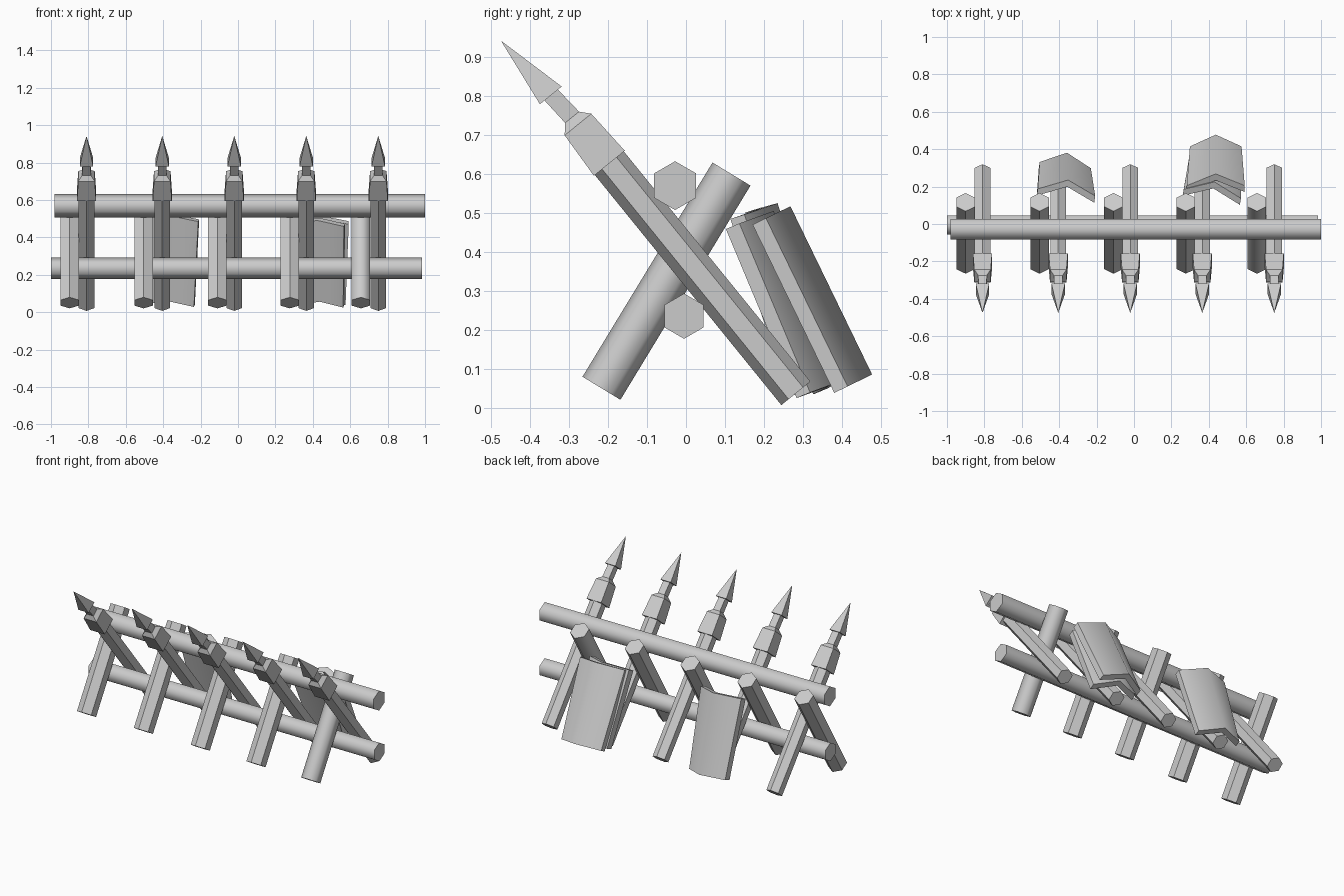
import bpy, bmesh
from math import sin, cos, pi, radians
from mathutils import Vector, Matrix

cube = bpy.data.objects.get("Cube")
if cube:
    bpy.data.objects.remove(cube)

grey = bpy.data.materials.new("plain_grey")
grey.use_nodes = True
colour = (0.6, 0.6, 0.6, 1)
grey.diffuse_color = colour
grey.node_tree.nodes["Principled BSDF"].inputs["Base Color"].default_value = colour


def loft(name, rings, smooth=False):
    """Skin a list of matching rings, cap both ends."""
    bm = bmesh.new()
    loops = [[bm.verts.new(p) for p in ring] for ring in rings]
    n = len(loops[0])
    for a, b in zip(loops, loops[1:]):
        for i in range(n):
            j = (i + 1) % n
            bm.faces.new((a[i], a[j], b[j], b[i]))
    bm.faces.new(loops[0][::-1])
    bm.faces.new(loops[-1])
    bmesh.ops.remove_doubles(bm, verts=bm.verts[:], dist=0.0001)
    bmesh.ops.recalc_face_normals(bm, faces=bm.faces[:])
    for f in bm.faces:
        f.smooth = smooth
    for e in bm.edges:
        e.smooth = e.calc_face_angle(pi) < radians(61)
    mesh = bpy.data.meshes.new(name)
    bm.to_mesh(mesh)
    bm.free()
    mesh.materials.append(grey)
    obj = bpy.data.objects.new(name, mesh)
    bpy.context.collection.objects.link(obj)
    return obj


def hexagon(r):
    return [(r * sin(i * pi / 3), r * cos(i * pi / 3)) for i in range(6)]


def square(s, shift=0):
    return [(-s, shift - s), (s, shift - s), (s, shift + s), (-s, shift + s)]


def place(section, t, origin, along, across):
    """Section lies in the x / across plane, t runs along the part."""
    return [origin + Vector((u, 0, 0)) + across * v + along * t for u, v in section]


def lean(y, z):
    along = Vector((0, y, z)).normalized()
    return along, Vector((0, along.z, -along.y))


# Horizontal rails
for name, x0, x1, y, z, r in (("upper_rail", -0.98, 1.0, -0.028, 0.57, 0.0625),
                              ("lower_rail", -1.0, 0.985, -0.005, 0.235, 0.058)):
    loft(name, [[Vector((x, y + u, z + v)) for u, v in hexagon(r)] for x in (x0, x1)], True)

# Supporting stakes leaning back, the last one rounded
along, across = lean(0.334, 0.55)
for i, x in enumerate((-0.9, -0.505, -0.11, 0.277, 0.657)):
    foot = Vector((x, -0.217, 0.05))
    loft(f"support_stake_{i + 1}",
         [place(hexagon(0.057), t, foot, along, across) for t in (0, 0.643)], i == 4)

# Spears leaning forward: shaft, collar with neck, pointed tip
along, across = lean(-0.63, 0.777)
for i, x in enumerate((-0.81, -0.405, -0.02, 0.365, 0.75)):
    foot = Vector((x, 0.282, 0.037))
    parts = {
        "spear_shaft": [(hexagon(0.048), 0), (hexagon(0.048), 0.77)],
        "spear_collar": [(square(0.051), 0.76), (square(0.044), 0.888),
                         (square(0.023), 0.912), (square(0.022, -0.006), 0.995)],
        "spear_tip": [(square(0.036, -0.007), 0.99), (square(0, -0.018), 1.18)],
    }
    for name, sections in parts.items():
        loft(f"{name}_{i + 1}", [place(s, t, foot, along, across) for s, t in sections])


# Bent boards resting against the back
def board(name, top, slope, length, yaw, roll):
    down = Vector((0, slope[0], slope[1])).normalized()
    out = Vector((0, -down.z, down.y))
    bend, thick = 0.07, 0.038
    rings = []
    for t, w in ((0, 0.155), (length, 0.138)):
        outline = [(-w, -bend), (0, 0), (w, -bend),
                   (w, -bend - thick), (0, -thick), (-w, -bend - thick)]
        rings.append(place(outline, t, Vector(), down, out))
    obj = loft(name, rings, True)
    turn = Matrix.Rotation(radians(yaw), 4, "Z") @ Matrix.Rotation(radians(roll), 4, "Y")
    obj.matrix_world = Matrix.Translation(top) @ turn


board("left_side_outer_board", (0.437, 0.268, 0.517), (0.437, -0.9), 0.48, 0, 0)
board("left_side_inner_board", (0.43, 0.225, 0.505), (0.38, -0.925), 0.47, -9, 2)
board("right_side_board", (-0.352, 0.235, 0.525), (0.3, -0.953), 0.48, -7, 3)
